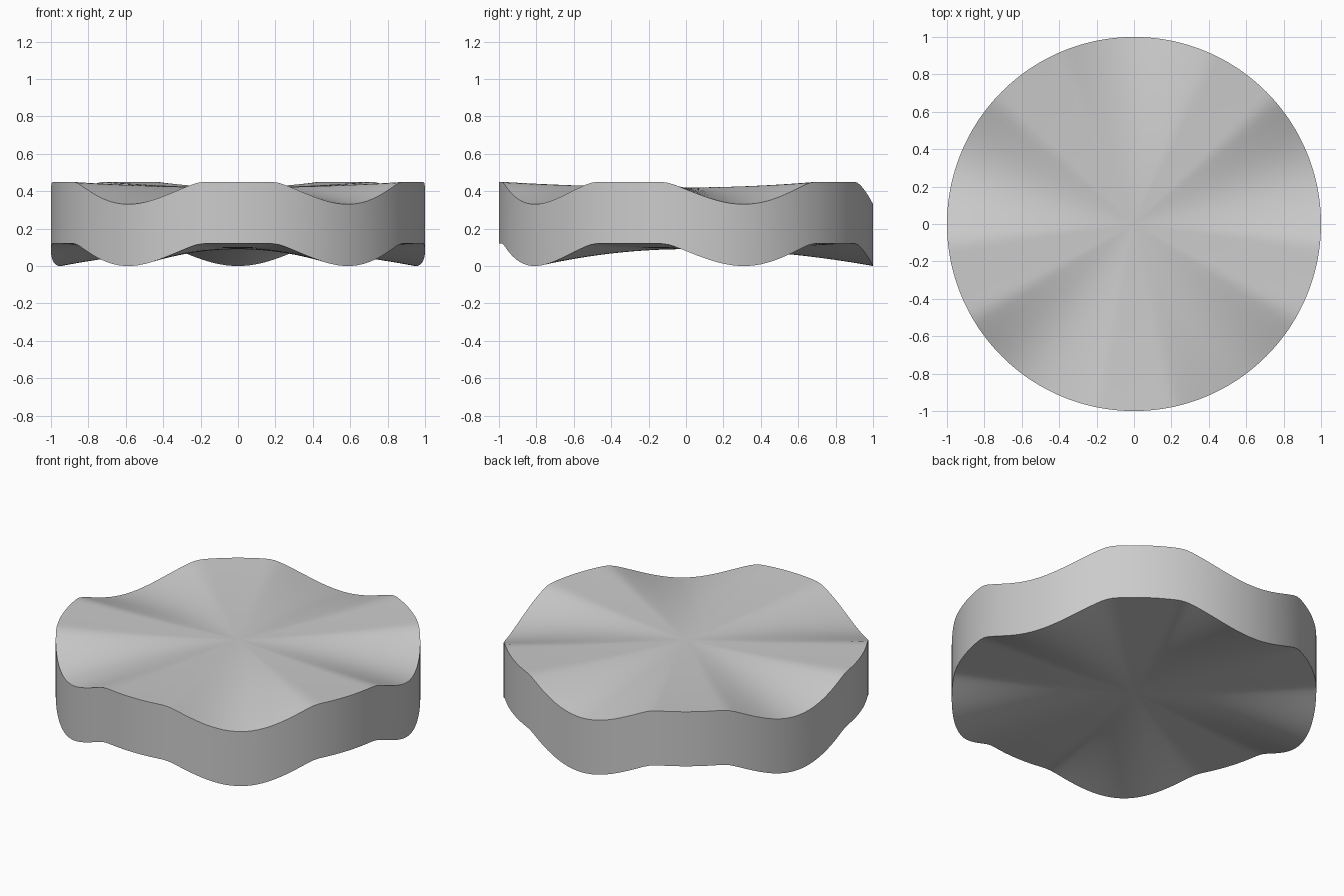
import bpy, bmesh
from math import cos, sin, pi

if "Cube" in bpy.data.objects:
    bpy.data.objects.remove(bpy.data.objects["Cube"])

LOBES, SEGS, RINGS = 5, 200, 14
CENTRE, RISE, THICK = 0.09, 0.12, 0.33


def smooth_min(a, b, k=0.12):
    h = max(k - abs(a - b), 0) / k
    return min(a, b) - h * h * k / 4


# Height of the wavy underside: five rounded dips with flat crests between
def wave(r, a):
    dip = (1 - cos(LOBES * (a - pi / 2))) / 1.5
    return CENTRE + (RISE * smooth_min(dip, 1.0) - CENTRE) * r * r


bm = bmesh.new()


def sheet(lift):
    centre = bm.verts.new((0, 0, CENTRE + lift))
    rings = []
    for j in range(1, RINGS + 1):
        r = j / RINGS
        ring = []
        for i in range(SEGS):
            a = 2 * pi * i / SEGS
            ring.append(bm.verts.new((r * cos(a), r * sin(a), wave(r, a) + lift)))
        rings.append(ring)
    for i in range(SEGS):
        n = (i + 1) % SEGS
        bm.faces.new((centre, rings[0][i], rings[0][n]))
        for p, q in zip(rings, rings[1:]):
            bm.faces.new((p[i], q[i], q[n], p[n]))
    return rings[-1]


# Underside, top and straight rim wall
low = sheet(0)
high = sheet(THICK)
for i in range(SEGS):
    n = (i + 1) % SEGS
    bm.faces.new((low[i], low[n], high[n], high[i]))
bmesh.ops.recalc_face_normals(bm, faces=bm.faces[:])

mesh = bpy.data.meshes.new("wavy_disc")
bm.to_mesh(mesh)
bm.free()
disc = bpy.data.objects.new("wavy_disc", mesh)
bpy.context.collection.objects.link(disc)
bpy.context.view_layer.objects.active = disc
disc.select_set(True)
bpy.ops.object.shade_smooth_by_angle(angle=pi / 6)
